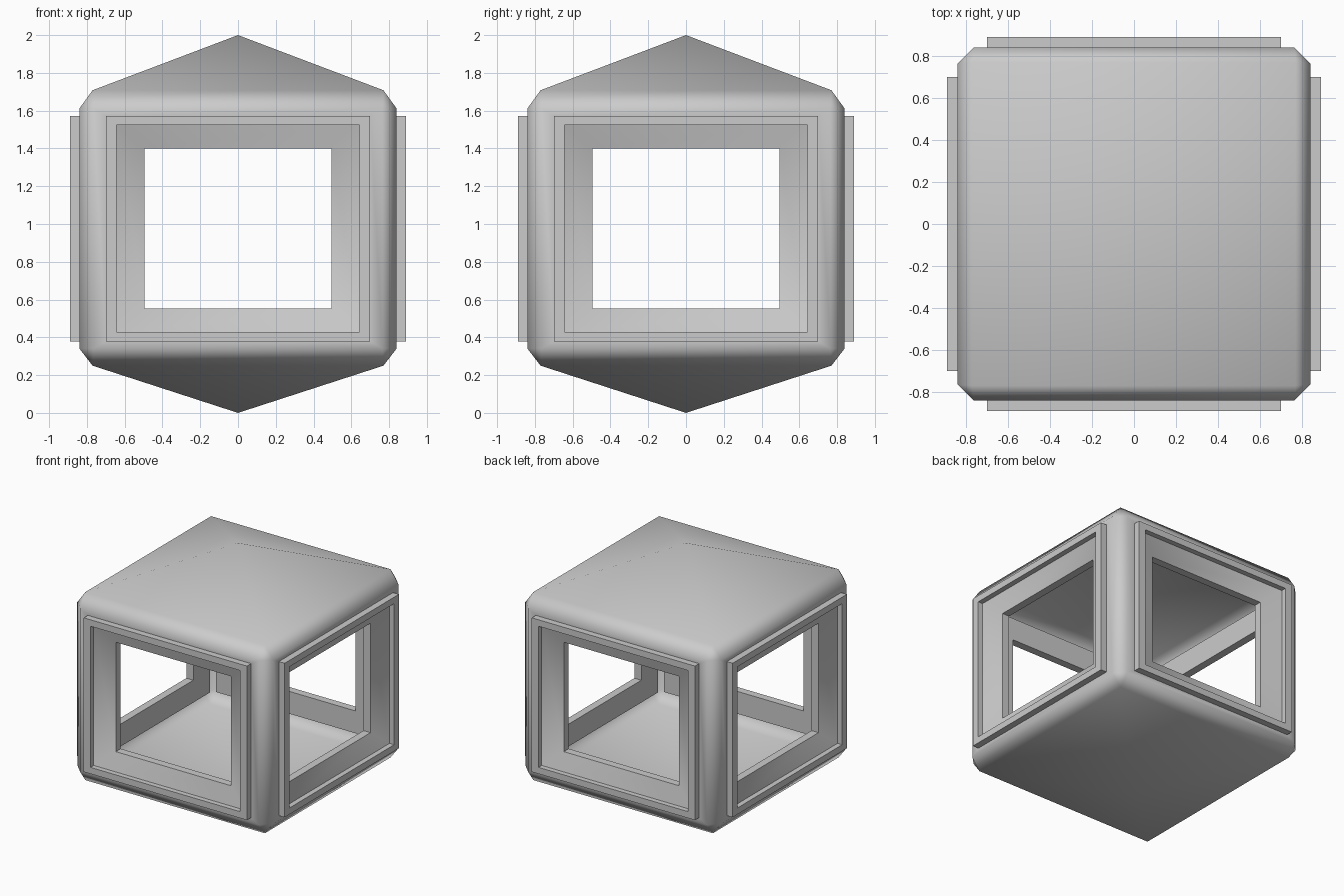
import bpy, bmesh
from mathutils import Matrix, Vector
from math import radians

if "Cube" in bpy.data.objects:
    bpy.data.objects.remove(bpy.data.objects["Cube"])

ZC = 0.976                   # mid height of the windows
W, H, D = 0.765, 0.635, 0.84  # wall half width, half height, depth
BASE = 0.77                  # half width of the pyramid caps


def face(bm, points, turn=0):
    """Add one face, turned by a number of quarter turns about z."""
    rot = Matrix.Rotation(radians(90 * turn), 3, 'Z')
    bm.faces.new([bm.verts.new(rot @ Vector(p)) for p in points])


def rect(w, h, d):
    """Upright rectangle on the front side: half width, half height, depth."""
    return [(-w, -d, ZC - h), (w, -d, ZC - h), (w, -d, ZC + h), (-w, -d, ZC + h)]


def bridge(bm, a, b, turn):
    """Band of four quads between two rectangles."""
    ra, rb = rect(*a), rect(*b)
    for i in range(4):
        j = (i + 1) % 4
        face(bm, [ra[i], ra[j], rb[j], rb[i]], turn)


def finish(bm, name):
    """Weld, smooth with crisp steps, and let large faces lead the shading."""
    bmesh.ops.remove_doubles(bm, verts=bm.verts, dist=0.0005)
    bmesh.ops.recalc_face_normals(bm, faces=bm.faces)
    mesh = bpy.data.meshes.new(name)
    bm.to_mesh(mesh)
    bm.free()
    obj = bpy.data.objects.new(name, mesh)
    bpy.context.collection.objects.link(obj)
    bpy.ops.object.select_all(action='DESELECT')
    bpy.context.view_layer.objects.active = obj
    obj.select_set(True)
    bpy.ops.object.shade_smooth_by_angle(angle=radians(60))
    mod = obj.modifiers.new("weighted_normals", 'WEIGHTED_NORMAL')
    mod.mode = 'FACE_AREA'
    mod.keep_sharp = True


# body: thin skin with chamfered corners, sloped shoulders and pyramid caps
bm = bmesh.new()
for k in range(4):
    bridge(bm, (W, H, D), (0.70, 0.597, D), k)
    face(bm, [(W, -D, ZC - H), (D, -W, ZC - H), (D, -W, ZC + H), (W, -D, ZC + H)], k)
    for z, rim, apex in ((ZC - H, 0.25, 0.0), (ZC + H, 1.708, 2.0)):
        left, right = (-BASE, -BASE, rim), (BASE, -BASE, rim)
        face(bm, [(-W, -D, z), (W, -D, z), right, left], k)
        face(bm, [(W, -D, z), (D, -W, z), right], k)
        face(bm, [left, right, (0, 0, apex)], k)
finish(bm, "body")

# window frames: raised rim, sloped recess, opening, flat back
loops = [(0.70, 0.597, 0.89), (0.642, 0.547, 0.89), (0.642, 0.547, 0.85),
         (0.495, 0.424, 0.79), (0.495, 0.424, 0.73), (0.70, 0.597, 0.73)]
for k, side in enumerate(("front", "right", "back", "left")):
    bm = bmesh.new()
    for a, b in zip(loops, loops[1:] + loops[:1]):
        bridge(bm, a, b, k)
    finish(bm, side + "_window_frame")
